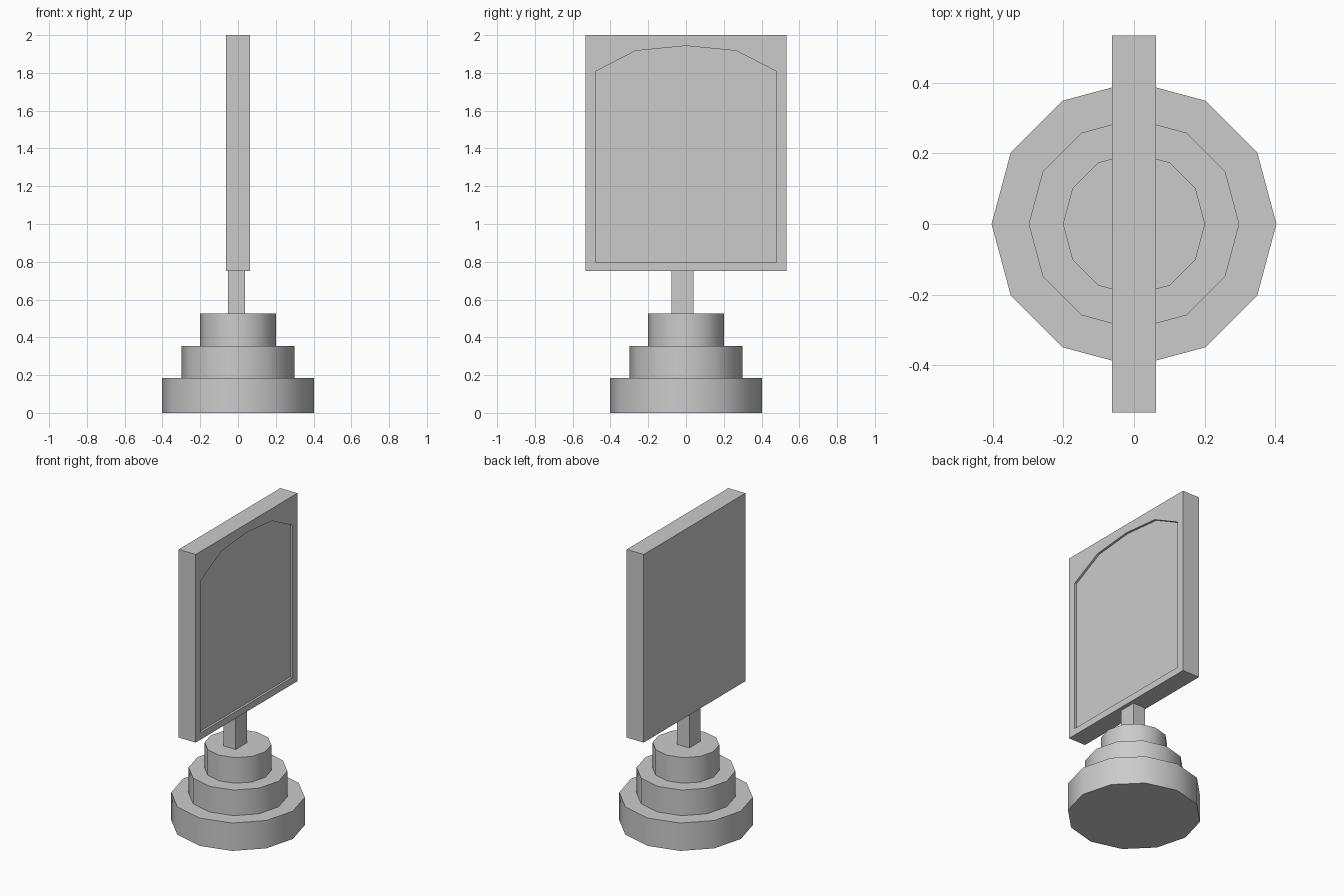
import bpy, bmesh, math

if "Cube" in bpy.data.objects:
    bpy.data.objects.remove(bpy.data.objects["Cube"])


def add_object(name, bm):
    bmesh.ops.recalc_face_normals(bm, faces=bm.faces)
    mesh = bpy.data.meshes.new(name)
    bm.to_mesh(mesh)
    bm.free()
    obj = bpy.data.objects.new(name, mesh)
    bpy.context.collection.objects.link(obj)
    return obj


def prism_x(name, outline, x0, x1):
    """Extrude a (y, z) outline from x0 to x1."""
    bm = bmesh.new()
    face = bm.faces.new([bm.verts.new((x0, y, z)) for y, z in outline])
    ext = bmesh.ops.extrude_face_region(bm, geom=[face])["geom"]
    bmesh.ops.translate(bm, vec=(x1 - x0, 0, 0),
                        verts=[v for v in ext if isinstance(v, bmesh.types.BMVert)])
    return add_object(name, bm)


def rect(y0, y1, z0, z1):
    return [(y0, z0), (y1, z0), (y1, z1), (y0, z1)]


def disc(name, radius, z0, z1, sides=12):
    bpy.ops.mesh.primitive_cylinder_add(vertices=sides, radius=radius, depth=z1 - z0,
                                        location=(0, 0, (z0 + z1) / 2))
    obj = bpy.context.object
    obj.name = name
    bpy.ops.object.shade_smooth_by_angle(angle=math.radians(35))
    return obj


# Stepped twelve-sided base
disc("base_lower", 0.403, 0.0, 0.185)
disc("base_middle", 0.298, 0.185, 0.355)
disc("base_upper", 0.201, 0.355, 0.525)

# Short post, slightly off centre
prism_x("post", rect(-0.077, 0.04, 0.525, 0.752), -0.052, 0.037)

# Board with a shallow arched recess on its right face
board = prism_x("board", rect(-0.533, 0.533, 0.752, 2.0), -0.0625, 0.0625)
arch = [(-0.48, 0.797), (0.48, 0.797), (0.48, 1.807), (0.267, 1.917),
        (0, 1.943), (-0.267, 1.917), (-0.48, 1.807)]
cutter = prism_x("recess_cutter", arch, 0.048, 0.1)
cutter.hide_render = True
cutter.hide_set(True)
cut = board.modifiers.new("recess", "BOOLEAN")
cut.operation = "DIFFERENCE"
cut.solver = "EXACT"
cut.object = cutter
